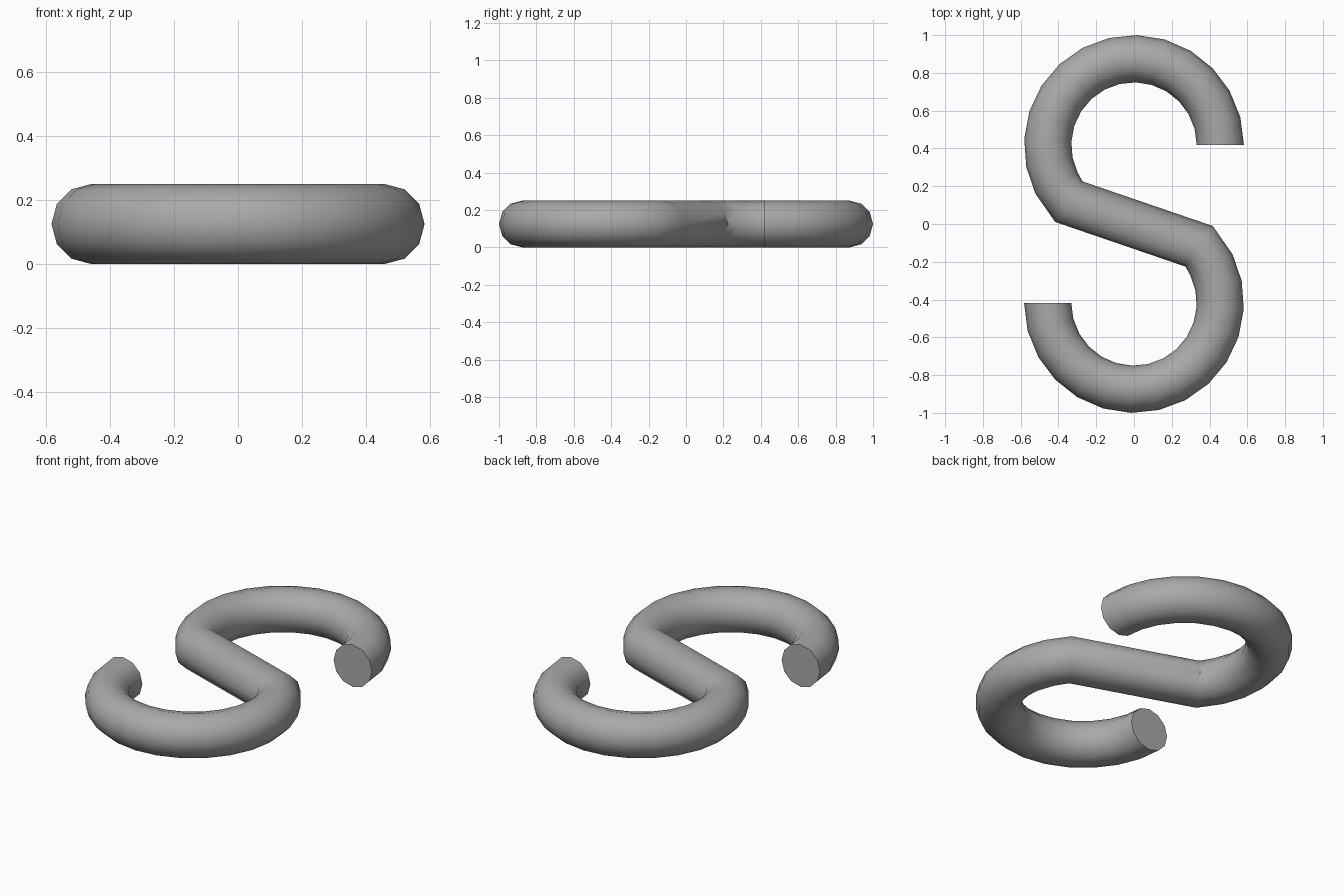
import bpy, bmesh, math
from mathutils import Vector

cube = bpy.data.objects.get("Cube")
if cube:
    bpy.data.objects.remove(cube, do_unlink=True)

TUBE = 0.125      # tube radius
RING = 0.457      # hook centreline radius
CY = 0.418        # hook centre distance from the middle
SWEEP = math.radians(221)
STEPS, SIDES = 15, 12

steel = bpy.data.materials.new("grey steel")
steel.use_nodes = True
grey = (0.4, 0.4, 0.4, 1)
steel.diffuse_color = grey
steel.node_tree.nodes["Principled BSDF"].inputs["Base Color"].default_value = grey

# Stations of the back hook: centre and sideways direction, from tip to bar
stations = []
for i in range(STEPS + 1):
    a = SWEEP * i / STEPS
    out = Vector((math.cos(a), math.sin(a), 0))
    stations.append((Vector((0, CY, TUBE)) + out * RING, out))

# Mitre the last station so that the straight bar joins cleanly
joint, out = stations[-1]
tangent = Vector((-out.y, out.x, 0))
bar = Vector((-joint.x, -joint.y, 0)).normalized()
middle = (tangent + bar).normalized()
side = Vector((middle.y, -middle.x, 0)) / middle.dot(bar)
stations[-1] = (joint, side)

# The front hook is the back hook turned half way round
for centre, side in reversed(stations[:]):
    stations.append((Vector((-centre.x, -centre.y, TUBE)), side.copy()))

# Sweep a round section through the stations and cap both tips
bm = bmesh.new()
rings = []
for centre, side in stations:
    ring = []
    for k in range(SIDES):
        t = 2 * math.pi * k / SIDES
        ring.append(bm.verts.new(centre + side * TUBE * math.cos(t)
                                 + Vector((0, 0, TUBE * math.sin(t)))))
    rings.append(ring)
for r, s in zip(rings, rings[1:]):
    for k in range(SIDES):
        n = (k + 1) % SIDES
        bm.faces.new((r[k], r[n], s[n], s[k]))
bm.faces.new(rings[0])
bm.faces.new(rings[-1])
bmesh.ops.recalc_face_normals(bm, faces=bm.faces)

mesh = bpy.data.meshes.new("s_hook")
bm.to_mesh(mesh)
bm.free()
mesh.materials.append(steel)
hook = bpy.data.objects.new("s_hook", mesh)
bpy.context.collection.objects.link(hook)
bpy.context.view_layer.objects.active = hook
hook.select_set(True)
bpy.ops.object.shade_smooth_by_angle(angle=math.radians(35))
